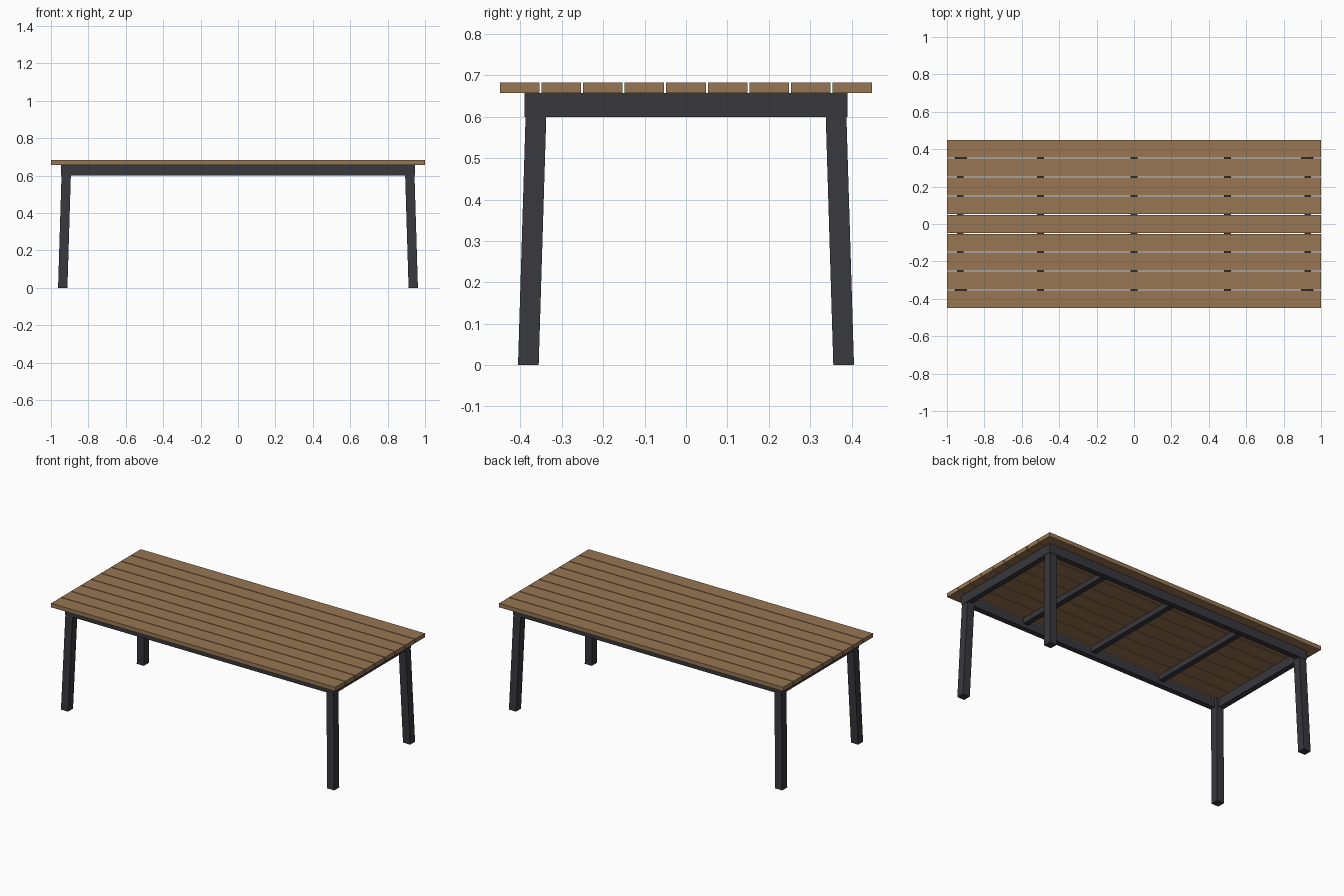
import bpy
import bmesh
from mathutils import Vector

cube = bpy.data.objects.get("Cube")
if cube:
    bpy.data.objects.remove(cube, do_unlink=True)


def material(name, rgb, roughness):
    mat = bpy.data.materials.new(name)
    mat.use_nodes = True
    mat.diffuse_color = (*rgb, 1)
    shader = mat.node_tree.nodes["Principled BSDF"]
    shader.inputs["Base Color"].default_value = (*rgb, 1)
    shader.inputs["Roughness"].default_value = roughness
    return mat


wood = material("warm wood", (0.31, 0.18, 0.085), 0.6)
metal = material("charcoal metal", (0.039, 0.039, 0.047), 0.5)


def box(name, low, high, mat, foot_shift=(0, 0)):
    """Box between two corners; foot_shift slides its lower end outwards."""
    low, high = Vector(low), Vector(high)
    bm = bmesh.new()
    bmesh.ops.create_cube(bm, size=1)
    for v in bm.verts:
        at_foot = v.co.z < 0
        v.co = (low + high) / 2 + v.co * (high - low)
        if at_foot:
            v.co.x += foot_shift[0]
            v.co.y += foot_shift[1]
    mesh = bpy.data.meshes.new(name)
    bm.to_mesh(mesh)
    bm.free()
    mesh.materials.append(mat)
    obj = bpy.data.objects.new(name, mesh)
    bpy.context.collection.objects.link(obj)
    return obj


TOP, SLAT_BASE, RAIL_BASE = 0.683, 0.657, 0.6
FRAME_X, FRAME_Y, RAIL = 0.946, 0.39, 0.035
SLATS, SLAT_W, HALF_D = 9, 0.0955, 0.45

# Tabletop slats
pitch = (2 * HALF_D - SLAT_W) / (SLATS - 1)
for i in range(SLATS):
    y = -HALF_D + i * pitch
    box(f"top_slat_{i + 1}", (-1, y, SLAT_BASE), (1, y + SLAT_W, TOP), wood)

# Long rails at the front and back
inner_y = FRAME_Y - RAIL
for name, y in (("front_rail", -FRAME_Y), ("back_rail", inner_y)):
    box(name, (-FRAME_X, y, RAIL_BASE), (FRAME_X, y + RAIL, SLAT_BASE), metal)

# Short end rails
for name, x in (("right_rail", -FRAME_X), ("left_rail", FRAME_X - RAIL)):
    box(name, (x, -inner_y, RAIL_BASE), (x + RAIL, inner_y, SLAT_BASE), metal)

# Shallow cross bars under the slats
for i, x in enumerate((-0.5, 0, 0.5)):
    box(f"cross_bar_{i + 1}", (x - RAIL / 2, -inner_y, SLAT_BASE - RAIL),
        (x + RAIL / 2, inner_y, SLAT_BASE), metal)

# Splayed square legs
LEG, SPLAY = 0.05, 0.02
for side, sx in (("right", -1), ("left", 1)):
    for end, sy in (("front", -1), ("back", 1)):
        cx, cy = sx * (0.942 - LEG / 2), sy * (0.386 - LEG / 2)
        box(f"{end}_{side}_leg", (cx - LEG / 2, cy - LEG / 2, 0),
            (cx + LEG / 2, cy + LEG / 2, SLAT_BASE - 0.001), metal,
            (sx * SPLAY, sy * SPLAY))
